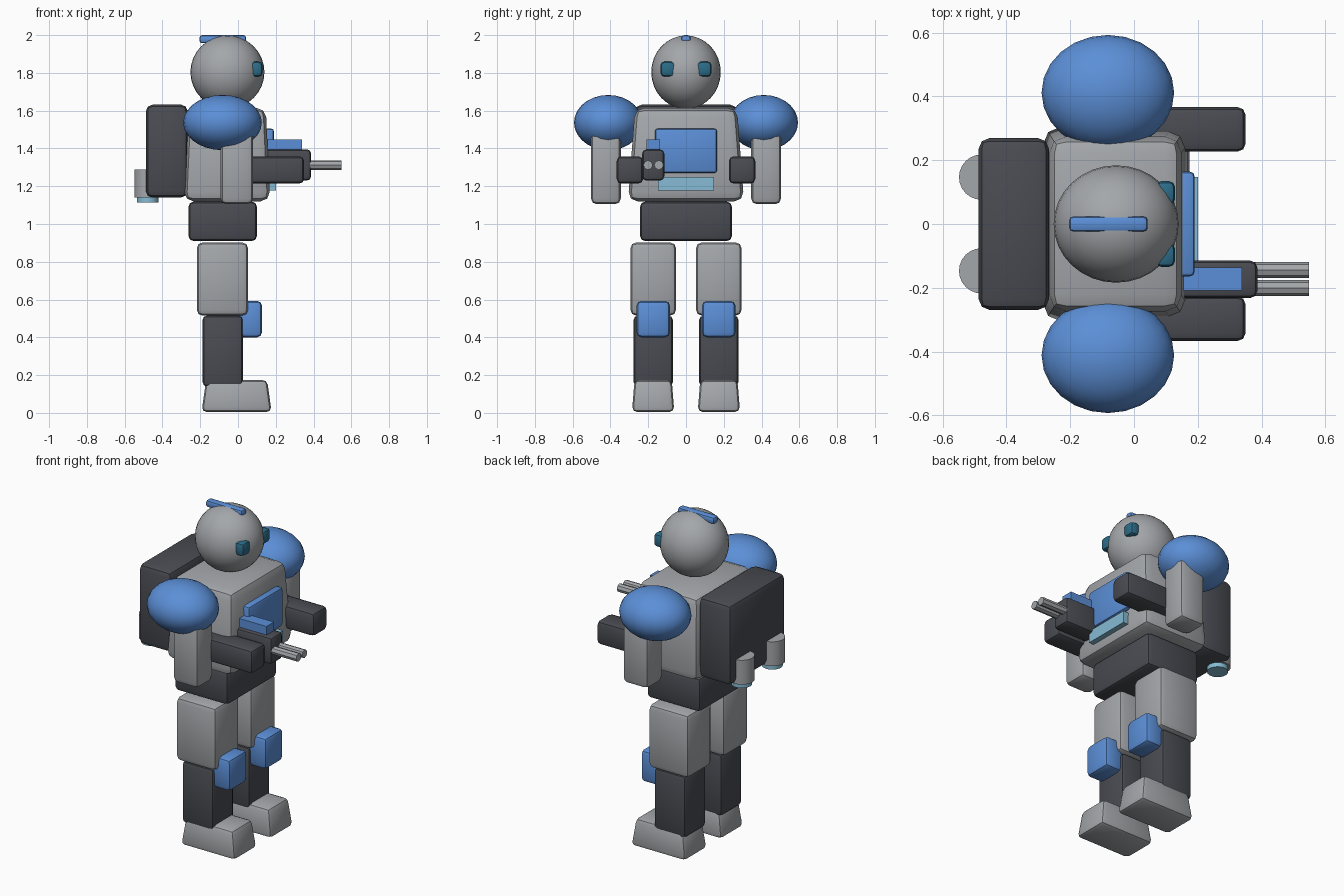
import bpy, bmesh, math
from mathutils import Matrix, Vector

if "Cube" in bpy.data.objects:
    bpy.data.objects.remove(bpy.data.objects["Cube"])


def material(name, rgb):
    m = bpy.data.materials.new(name)
    m.diffuse_color = (*rgb, 1)
    m.use_nodes = True
    m.node_tree.nodes["Principled BSDF"].inputs["Base Color"].default_value = m.diffuse_color
    return m


GREY = material("light grey armour", (0.37, 0.385, 0.405))
DARK = material("dark grey frame", (0.068, 0.072, 0.085))
BLUE = material("blue armour", (0.105, 0.275, 0.68))
PALE = material("pale blue glow", (0.24, 0.50, 0.66))
TEAL = material("teal lens", (0.025, 0.15, 0.25))


def finish(name, bm, mat, smooth=35):
    bmesh.ops.recalc_face_normals(bm, faces=bm.faces[:])
    me = bpy.data.meshes.new(name)
    bm.to_mesh(me)
    bm.free()
    me.materials.append(mat)
    ob = bpy.data.objects.new(name, me)
    bpy.context.collection.objects.link(ob)
    if smooth:
        bpy.ops.object.select_all(action='DESELECT')
        ob.select_set(True)
        bpy.context.view_layer.objects.active = ob
        bpy.ops.object.shade_smooth_by_angle(angle=math.radians(smooth))
    return ob


def box(name, x, y, z, mat, bevel=0.0, segments=2, taper=(1, 1)):
    """Box from (min, max) ranges; taper scales the top face in x and y."""
    bm = bmesh.new()
    bmesh.ops.create_cube(bm, size=1)
    mid = Vector([(a + b) / 2 for a, b in (x, y, z)])
    size = Vector([b - a for a, b in (x, y, z)])
    for v in bm.verts:
        top = v.co.z > 0
        v.co = Vector([c * s for c, s in zip(v.co, size)])
        if top:
            v.co.x *= taper[0]
            v.co.y *= taper[1]
        v.co += mid
    if bevel:
        bmesh.ops.bevel(bm, geom=bm.edges[:], offset=bevel, segments=segments,
                        profile=0.5, affect='EDGES', clamp_overlap=True)
    return finish(name, bm, mat, 35 if bevel else 0)


def ball(name, centre, radii, mat, segments=32, rings=16):
    bm = bmesh.new()
    bmesh.ops.create_uvsphere(bm, u_segments=segments, v_segments=rings, radius=1)
    bm.transform(Matrix.Translation(centre) @ Matrix.Diagonal((*radii, 1)))
    return finish(name, bm, mat, 60)


def tube(name, start, axis, length, radius, sides, mat):
    bm = bmesh.new()
    bmesh.ops.create_cone(bm, cap_ends=True, segments=sides, radius1=radius,
                          radius2=radius, depth=length)
    turn = Vector((0, 0, 1)).rotation_difference(Vector(axis)).to_matrix().to_4x4()
    bm.transform(Matrix.Translation(Vector(start) + Vector(axis) * length / 2) @ turn)
    return finish(name, bm, mat, 35)


def both(side, a, b):
    """Mirror a y range to the given side."""
    return tuple(sorted((side * a, side * b)))


# Head with crest
ball("head", (-0.056, 0, 1.804), (0.196, 0.184, 0.194), GREY)
box("head_crest", (-0.204, 0.043), (-0.024, 0.024), (1.957, 2.0), BLUE, 0.014)

# Body
box("torso", (-0.286, 0.17), (-0.307, 0.307), (1.12, 1.615), GREY, 0.05, 2, (0.9, 0.88))
box("chest_plate", (0.11, 0.19), (-0.164, 0.164), (1.27, 1.505), BLUE, 0.014)
box("chest_vent", (0.12, 0.2), (-0.147, 0.147), (1.177, 1.25), PALE)
box("pelvis", (-0.262, 0.1), (-0.243, 0.243), (0.91, 1.118), DARK, 0.026)
box("backpack", (-0.488, -0.266), (-0.27, 0.27), (1.14, 1.632), DARK, 0.036)

for s, tag in ((1, "left"), (-1, "right")):
    # Eyes
    box(f"{tag}_eye", (0.067, 0.129), both(s, 0.058, 0.135), (1.78, 1.86), TEAL, 0.02)
    # Thrusters under the backpack
    tube(f"{tag}_thruster", (-0.478, s * 0.147, 1.14), (0, 0, 1), 0.148, 0.071, 24, GREY)
    tube(f"{tag}_thruster_glow", (-0.478, s * 0.147, 1.113), (0, 0, 1), 0.04, 0.058, 24, PALE)
    # Arms
    ball(f"{tag}_shoulder", (-0.082, s * 0.412, 1.537), (0.208, 0.181, 0.146), BLUE, 24, 14)
    box(f"{tag}_upper_arm", (-0.092, 0.08), both(s, 0.345, 0.503), (1.105, 1.51), GREY, 0.03)
    box(f"{tag}_forearm", (0.0, 0.35), both(s, 0.227, 0.367), (1.214, 1.358), DARK, 0.025)
    # Legs
    box(f"{tag}_thigh", (-0.218, 0.053), both(s, 0.053, 0.294), (0.515, 0.902), GREY, 0.03)
    box(f"{tag}_shin", (-0.187, 0.026), both(s, 0.07, 0.277), (0.14, 0.515), DARK, 0.022)
    box(f"{tag}_knee_guard", (0.0, 0.127), both(s, 0.085, 0.262), (0.4, 0.593), BLUE, 0.026)
    box(f"{tag}_foot", (-0.193, 0.178), both(s, 0.062, 0.286), (0.005, 0.175), GREY,
        0.026, 2, (0.87, 0.88))

# Twin-barrel gun on the right hand
box("gun_body", (0.1, 0.387), (-0.232, -0.115), (1.23, 1.395), DARK, 0.022)
box("gun_sight", (0.14, 0.338), (-0.209, -0.137), (1.39, 1.447), BLUE)
for i, y in enumerate((-0.144, -0.201)):
    tube(f"gun_barrel_{i + 1}", (0.35, y, 1.312), (1, 0, 0), 0.199, 0.025, 8, GREY)
